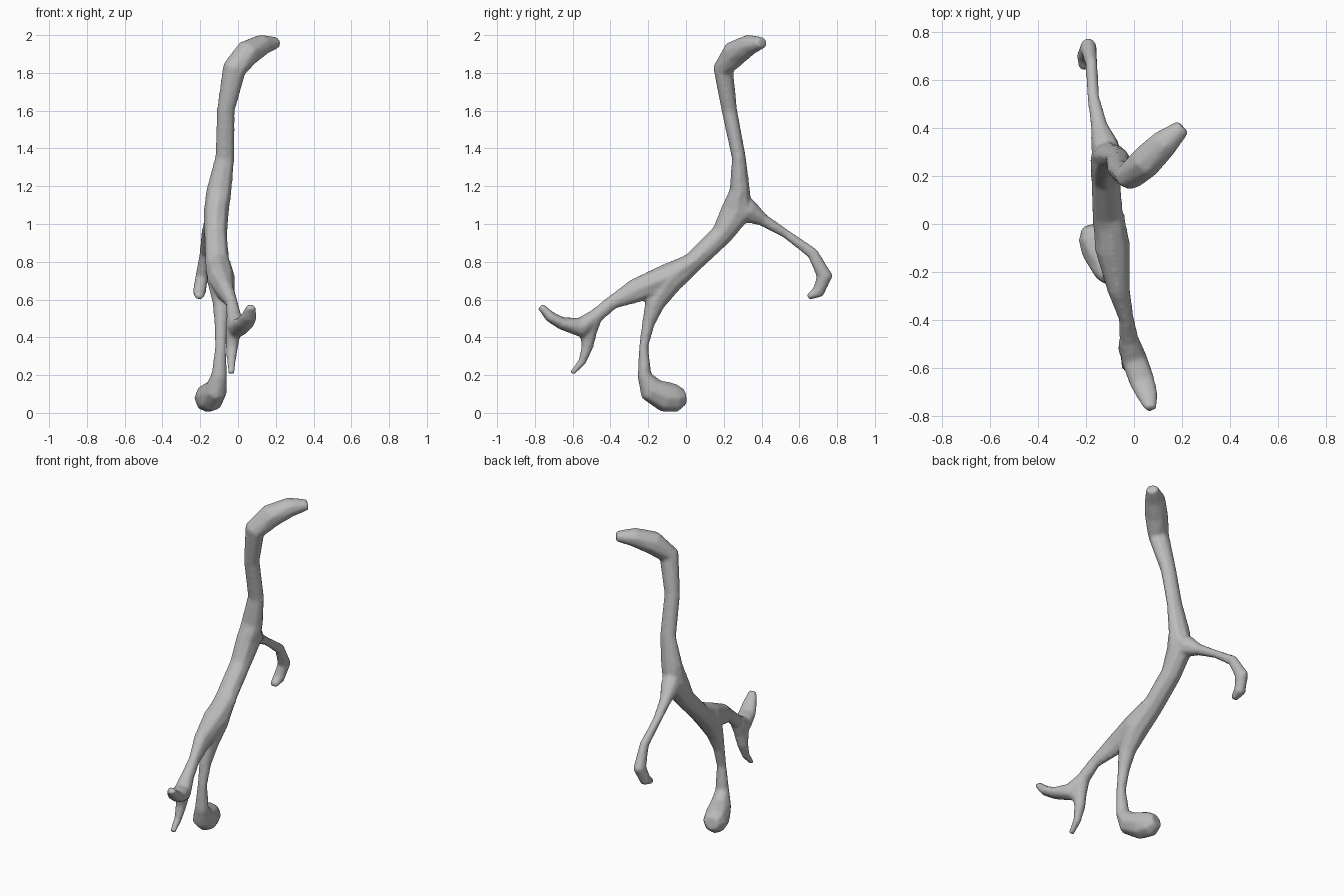
import bpy, bmesh, math
from mathutils import Vector

if "Cube" in bpy.data.objects:
    bpy.data.objects.remove(bpy.data.objects["Cube"])

grey = bpy.data.materials.new("plain grey")
grey.use_nodes = True
colour = (0.5, 0.5, 0.5, 1)
grey.diffuse_color = colour
grey.node_tree.nodes["Principled BSDF"].inputs["Base Color"].default_value = colour

SIDES = 8
bm = bmesh.new()


def limb(stations):
    """Closed tube through (x, y, z, in-plane radius, sideways radius)."""
    points = [Vector(s[:3]) for s in stations]
    rings = []
    for i, (p, s) in enumerate(zip(points, stations)):
        ahead = points[min(i + 1, len(points) - 1)] - p
        behind = p - points[max(i - 1, 0)]
        along = (ahead.normalized() + behind.normalized()).normalized()
        side = Vector((1, 0, 0))
        side = (side - along * side.dot(along)).normalized()
        depth = along.cross(side)
        ring = []
        for k in range(SIDES):
            a = math.tau * k / SIDES
            ring.append(bm.verts.new(p + side * s[4] * math.cos(a) + depth * s[3] * math.sin(a)))
        rings.append(ring)
    for lower, upper in zip(rings, rings[1:]):
        for k in range(SIDES):
            n = (k + 1) % SIDES
            bm.faces.new((lower[k], lower[n], upper[n], upper[k]))
    bm.faces.new(rings[0][::-1])
    bm.faces.new(rings[-1])


# Upright limb with the bent tip, running down into the trunk and foot
limb([(.205, .405, 1.96, .03, .035), (.13, .34, 1.95, .055, .06),
      (.05, .26, 1.905, .07, .07), (-.02, .197, 1.82, .055, .065),
      (-.065, .23, 1.6, .042, .048), (-.07, .28, 1.35, .038, .052),
      (-.1, .285, 1.18, .055, .068), (-.115, .27, 1.07, .085, .068),
      (-.118, .19, .945, .06, .062), (-.11, .04, .8, .055, .065),
      (-.09, -.09, .7, .075, .075), (-.085, -.165, .58, .055, .05),
      (-.09, -.2, .47, .034, .036), (-.092, -.224, .35, .025, .03),
      (-.1, -.22, .2, .038, .042), (-.115, -.185, .125, .07, .06),
      (-.145, -.11, .085, .082, .075), (-.165, -.05, .078, .076, .07),
      (-.175, -.005, .085, .042, .045)])

# Front limb ending in the rising prong
limb([(-.1, .04, .8, .05, .06), (-.09, -.1, .715, .075, .075),
      (-.065, -.27, .645, .065, .048), (-.033, -.39, .585, .038, .032),
      (-.02, -.48, .51, .04, .04), (0, -.56, .45, .055, .055),
      (.035, -.66, .475, .034, .055), (.058, -.72, .51, .03, .045),
      (.07, -.77, .565, .02, .025)])

# Falling prong
limb([(-.02, -.49, .5, .045, .045), (-.025, -.52, .43, .05, .042),
      (-.032, -.522, .35, .032, .034), (-.035, -.55, .27, .022, .024),
      (-.035, -.605, .208, .014, .017)])

# Rear limb with the curled end
limb([(-.11, .26, 1.09, .08, .06), (-.122, .33, 1.07, .065, .06),
      (-.145, .41, 1.02, .034, .036), (-.17, .53, .947, .024, .026),
      (-.178, .67, .845, .032, .026), (-.19, .735, .725, .045, .036),
      (-.205, .7, .64, .035, .036), (-.205, .645, .612, .017, .024)])

bmesh.ops.recalc_face_normals(bm, faces=bm.faces)
mesh = bpy.data.meshes.new("branching_body")
bm.to_mesh(mesh)
bm.free()
body = bpy.data.objects.new("branching_body", mesh)
bpy.context.collection.objects.link(body)
mesh.materials.append(grey)

# Fuse the limbs into one skin and soften the joints
remesh = body.modifiers.new("fuse", 'REMESH')
remesh.mode = 'VOXEL'
remesh.voxel_size = 0.01
remesh.use_smooth_shade = True
soften = body.modifiers.new("soften", 'SMOOTH')
soften.factor = 0.5
soften.iterations = 5
mesh.shade_smooth()
